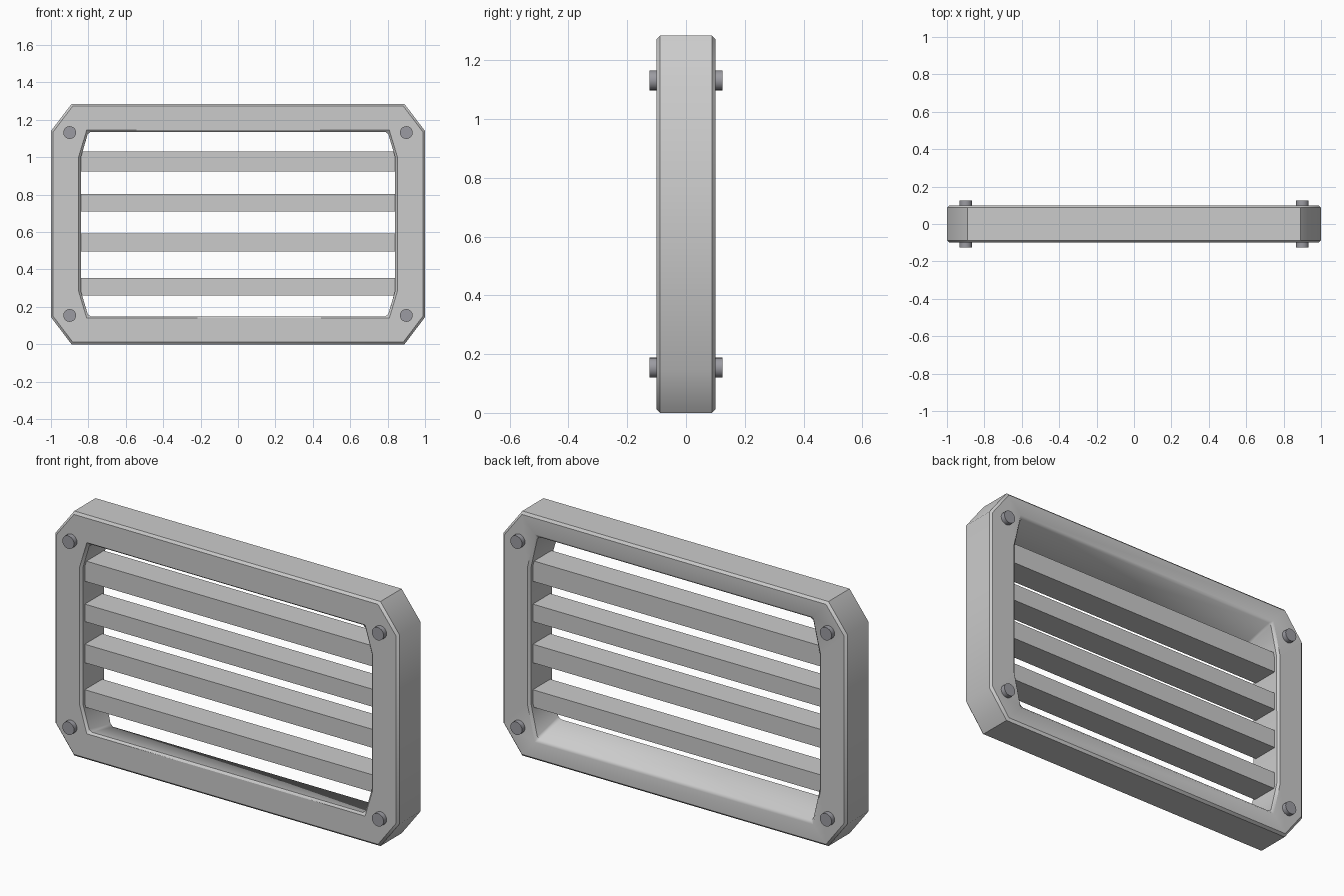
import bpy, bmesh, math

if "Cube" in bpy.data.objects:
    bpy.data.objects.remove(bpy.data.objects["Cube"])

H = 1.285      # overall height
D = 0.10       # half depth of the frame


def octagon(x_long, x_short, z_low, z_low_side, z_high_side, z_high):
    """Chamfered rectangle as (x, z) points, anticlockwise."""
    right = [(x_short, z_low), (x_long, z_low_side),
             (x_long, z_high_side), (x_short, z_high)]
    return right + [(-x, z) for x, z in reversed(right)]


def add_object(name, bm):
    bmesh.ops.recalc_face_normals(bm, faces=bm.faces)
    mesh = bpy.data.meshes.new(name)
    bm.to_mesh(mesh)
    bm.free()
    obj = bpy.data.objects.new(name, mesh)
    bpy.context.collection.objects.link(obj)
    return obj


def smooth(obj, degrees):
    bpy.ops.object.select_all(action='DESELECT')
    obj.select_set(True)
    bpy.context.view_layer.objects.active = obj
    bpy.ops.object.shade_smooth_by_angle(angle=math.radians(degrees))


# Frame: outer octagon, with an opening that flares taller toward the back
outer = octagon(1.0, 0.89, 0.0, 0.145, 1.14, H)
inner_front = octagon(0.84, 0.80, 0.152, 0.285, 1.0, 1.133)
inner_back = octagon(0.84, 0.80, 0.108, 0.285, 1.0, 1.177)

bm = bmesh.new()
loops = [[bm.verts.new((x, y, z)) for x, z in pts] for pts, y in
         ((outer, -D), (inner_front, -D), (inner_back, D), (outer, D))]
for k in range(4):
    a, b = loops[k], loops[(k + 1) % 4]
    for i in range(8):
        j = (i + 1) % 8
        bm.faces.new((a[i], a[j], b[j], b[i]))
bmesh.ops.recalc_face_normals(bm, faces=bm.faces)
rims = [e for e in bm.edges if e.calc_face_angle() > math.radians(65)]
bmesh.ops.bevel(bm, geom=rims, offset=0.012, segments=1, affect='EDGES')
frame = add_object("frame", bm)
smooth(frame, 40)

# Horizontal slats
for n, (low, high) in enumerate(((0.262, 0.353), (0.495, 0.592),
                                 (0.711, 0.803), (0.923, 1.031))):
    bm = bmesh.new()
    bmesh.ops.create_cube(bm, size=1)
    bmesh.ops.scale(bm, vec=(1.69, 0.145, high - low), verts=bm.verts)
    bmesh.ops.translate(bm, vec=(0, 0, (low + high) / 2), verts=bm.verts)
    add_object(f"slat_{n + 1}", bm)

# Corner bolts running through the frame
dark = bpy.data.materials.new("dark_metal")
dark.diffuse_color = (0.33, 0.33, 0.36, 1)
dark.use_nodes = True
dark.node_tree.nodes["Principled BSDF"].inputs["Base Color"].default_value = dark.diffuse_color
for sx in (-1, 1):
    for z, level in ((0.154, "lower"), (1.132, "upper")):
        bpy.ops.mesh.primitive_cylinder_add(
            vertices=20, radius=0.034, depth=0.25,
            location=(sx * 0.9, 0, z), rotation=(math.pi / 2, 0, 0))
        bolt = bpy.context.object
        bolt.name = f"bolt_{level}_{'right' if sx > 0 else 'left'}"
        bolt.data.materials.append(dark)
        smooth(bolt, 30)
